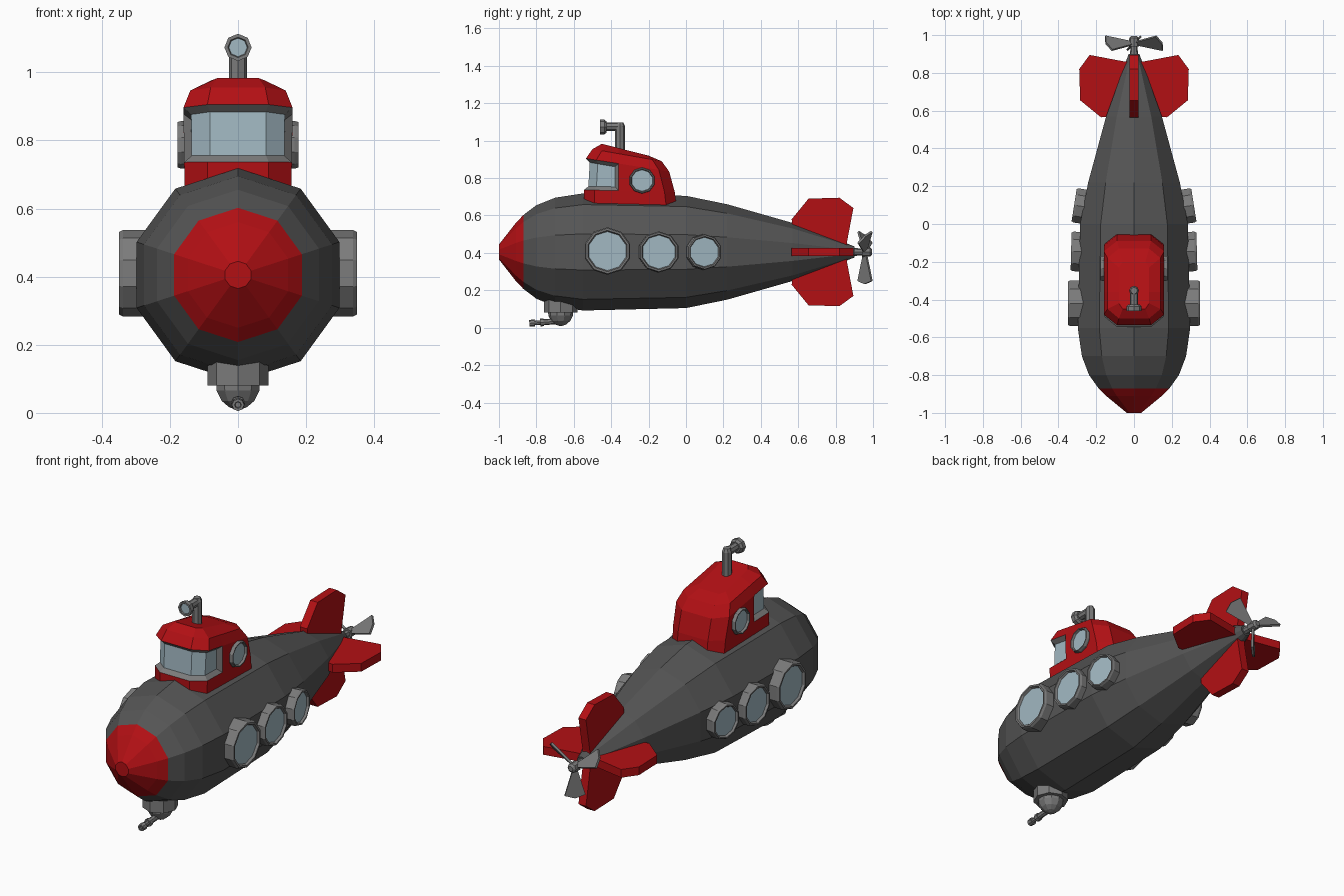
import bpy, bmesh
from math import sin, cos, pi, radians
from mathutils import Vector, Matrix

if "Cube" in bpy.data.objects:
    bpy.data.objects.remove(bpy.data.objects["Cube"])


def material(name, rgb):
    m = bpy.data.materials.new(name)
    m.use_nodes = True
    m.diffuse_color = (*rgb, 1)
    m.node_tree.nodes["Principled BSDF"].inputs["Base Color"].default_value = (*rgb, 1)
    return m


HULL, RED, METAL, GLASS = range(4)
MATS = [material("hull_grey", (0.09, 0.09, 0.09)),
        material("red_paint", (0.45, 0.005, 0.007)),
        material("metal_grey", (0.2, 0.2, 0.2)),
        material("window_glass", (0.36, 0.48, 0.54))]
MID = 0.405  # height of the hull axis


def finish(name, bm):
    bmesh.ops.recalc_face_normals(bm, faces=bm.faces[:])
    mesh = bpy.data.meshes.new(name)
    bm.to_mesh(mesh)
    bm.free()
    for m in MATS:
        mesh.materials.append(m)
    obj = bpy.data.objects.new(name, mesh)
    bpy.context.collection.objects.link(obj)
    return obj


def loft(bm, rings, mats, caps):
    """Skin a list of point rings; returns the side faces band by band."""
    rows = [[bm.verts.new(p) for p in ring] for ring in rings]
    n = len(rows[0])
    bands = []
    for a, b, mat in zip(rows, rows[1:], mats):
        band = [bm.faces.new((a[i], a[(i + 1) % n], b[(i + 1) % n], b[i])) for i in range(n)]
        for f in band:
            f.material_index = mat
        bands.append(band)
    for row, mat in zip((rows[0], rows[-1]), caps):
        bm.faces.new(row).material_index = mat
    return bands


def lathe(name, origin, axis, profile, sides, mats=METAL, caps=(METAL, METAL)):
    """Faceted solid of (distance, radius) pairs along an axis."""
    rot = Vector(axis).to_track_quat('Z', 'Y')
    rings = [[Vector(origin) + rot @ Vector((r * cos(a), r * sin(a), t))
              for a in (pi / 2 + 2 * pi * i / sides for i in range(sides))]
             for t, r in profile]
    if isinstance(mats, int):
        mats = [mats] * (len(profile) - 1)
    bm = bmesh.new()
    loft(bm, rings, mats, caps)
    return finish(name, bm)


def plate(name, outline, thick, matrix, mat):
    """Flat slab: 2D outline extruded evenly both ways, then placed."""
    bm = bmesh.new()
    rings = [[matrix @ Vector((u, v, s * thick / 2)) for u, v in outline] for s in (-1, 1)]
    loft(bm, rings, [mat], (mat, mat))
    return finish(name, bm)


# Hull with painted nose
hull = [(-1, 0.04), (-0.91, 0.155), (-0.87, 0.197), (-0.8, 0.25), (-0.7, 0.29), (-0.55, 0.313),
        (0, 0.3), (0.22, 0.255), (0.57, 0.155), (0.9, 0.03)]
lathe("hull", (0, 0, MID), (0, 1, 0), hull, 10, [RED] * 2 + [HULL] * 7, (RED, HULL))


# Portholes on both sides
def porthole(name, pos, radius, yaw):
    for side, label in ((1, "left"), (-1, "right")):
        profile = [(-0.09, radius), (-0.012, radius), (0, radius * 0.95),
                   (0, radius * 0.87), (-0.012, radius * 0.82)]
        lathe(f"{label}_{name}", (side * pos[0], pos[1], pos[2]),
              (side * cos(yaw), sin(yaw), 0), profile, 10, METAL, (METAL, GLASS))


porthole("front_porthole", (0.35, -0.42, 0.41), 0.127, 0)
porthole("middle_porthole", (0.333, -0.145, 0.405), 0.11, radians(1.5))
porthole("rear_porthole", (0.317, 0.1, 0.405), 0.096, radians(9))
porthole("tower_porthole", (0.178, -0.235, 0.787), 0.07, 0)


# Conning tower: chamfered rings that slope down towards the back
def tower_ring(zf, zb, yf, yb, w, nose, cut, split=-0.36):
    half = [(nose, yf), (w, yf + cut), (w, split), (w, yb - cut), (nose, yb)]
    pts = half + [(-x, y) for x, y in reversed(half)]
    return [(x, y, zf + (zb - zf) * (y - yf) / (yb - yf)) for x, y in pts]


bm = bmesh.new()
bands = loft(bm, [
    tower_ring(0.6, 0.6, -0.545, -0.045, 0.155, 0.09, 0.055),
    tower_ring(0.737, 0.725, -0.545, -0.06, 0.158, 0.09, 0.055),
    tower_ring(0.905, 0.835, -0.535, -0.09, 0.16, 0.09, 0.055),
    tower_ring(0.955, 0.89, -0.5, -0.13, 0.14, 0.08, 0.05),
    tower_ring(0.983, 0.92, -0.45, -0.2, 0.08, 0.06, 0.03)], [RED] * 4, (RED, RED))
# Wrap-around windscreen, recessed with a grey surround
bmesh.ops.recalc_face_normals(bm, faces=bm.faces[:])
screen = [bands[1][i] for i in (0, 1, 9, 8, 7)]
rim = bmesh.ops.inset_region(bm, faces=screen, thickness=0.02, depth=-0.022,
                             use_even_offset=True, use_boundary=True)["faces"]
for f in rim:
    f.material_index = METAL
for f in screen:
    f.material_index = GLASS
finish("conning_tower", bm)

# Periscope
lathe("periscope_mast", (0, -0.353, 0.93), (0, 0, 1), [(0, 0.026), (0.15, 0.026), (0.168, 0.018)], 8)
lathe("periscope_arm", (0, -0.34, 1.075), (0, -1, 0), [(0, 0.022), (0.1, 0.022)], 8)
lathe("periscope_head", (0, -0.425, 1.073), (0, -1, 0),
      [(0, 0.03), (0.012, 0.04), (0.035, 0.04), (0.035, 0.03), (0.029, 0.027)], 8,
      METAL, (METAL, GLASS))

# Belly turret and gun
lathe("turret_base", (0, -0.67, 0.17), (0, 0, -1), [(0, 0.09), (0.09, 0.09)], 8)
lathe("turret_dome", (0, -0.67, 0.08), (0, 0, -1),
      [(-0.02, 0.068), (0.015, 0.066), (0.045, 0.05), (0.063, 0.028), (0.07, 0.008)], 10)
lathe("gun_barrel", (0, -0.69, 0.035), (0, -1, -0.08),
      [(0, 0.016), (0.07, 0.016), (0.07, 0.021), (0.09, 0.021), (0.09, 0.012), (0.12, 0.012),
       (0.12, 0.02), (0.148, 0.018), (0.148, 0.01), (0.14, 0.008)], 8)

# Four tail fins around the hull axis
fin = [(0.58, 0), (0.565, 0.175), (0.655, 0.285), (0.82, 0.29), (0.895, 0.235), (0.86, 0.05), (0.86, 0)]
upright = Matrix(((0, 0, 1), (1, 0, 0), (0, 1, 0))).to_4x4()
for i, label in enumerate(("top", "left", "bottom", "right")):
    place = Matrix.Translation((0, 0, MID)) @ Matrix.Rotation(i * pi / 2, 4, 'Y') @ upright
    plate(f"{label}_fin", fin, 0.045, place, RED)

# Propeller: hub and three twisted blades
lathe("propeller_hub", (0, 0.87, MID), (0, 1, 0),
      [(0, 0.024), (0.07, 0.018), (0.07, 0.027), (0.115, 0.025), (0.125, 0.014)], 8)
blade = [(-0.01, 0.01), (-0.052, 0.155), (0.0, 0.172), (0.052, 0.155), (0.01, 0.01)]
for i in range(3):
    place = (Matrix.Translation((0, 0.957, MID)) @ Matrix.Rotation(pi + i * 2 * pi / 3, 4, 'Y')
             @ Matrix.Rotation(radians(45), 4, 'Z') @ upright)
    plate(f"propeller_blade_{i + 1}", blade, 0.012, place, METAL)
